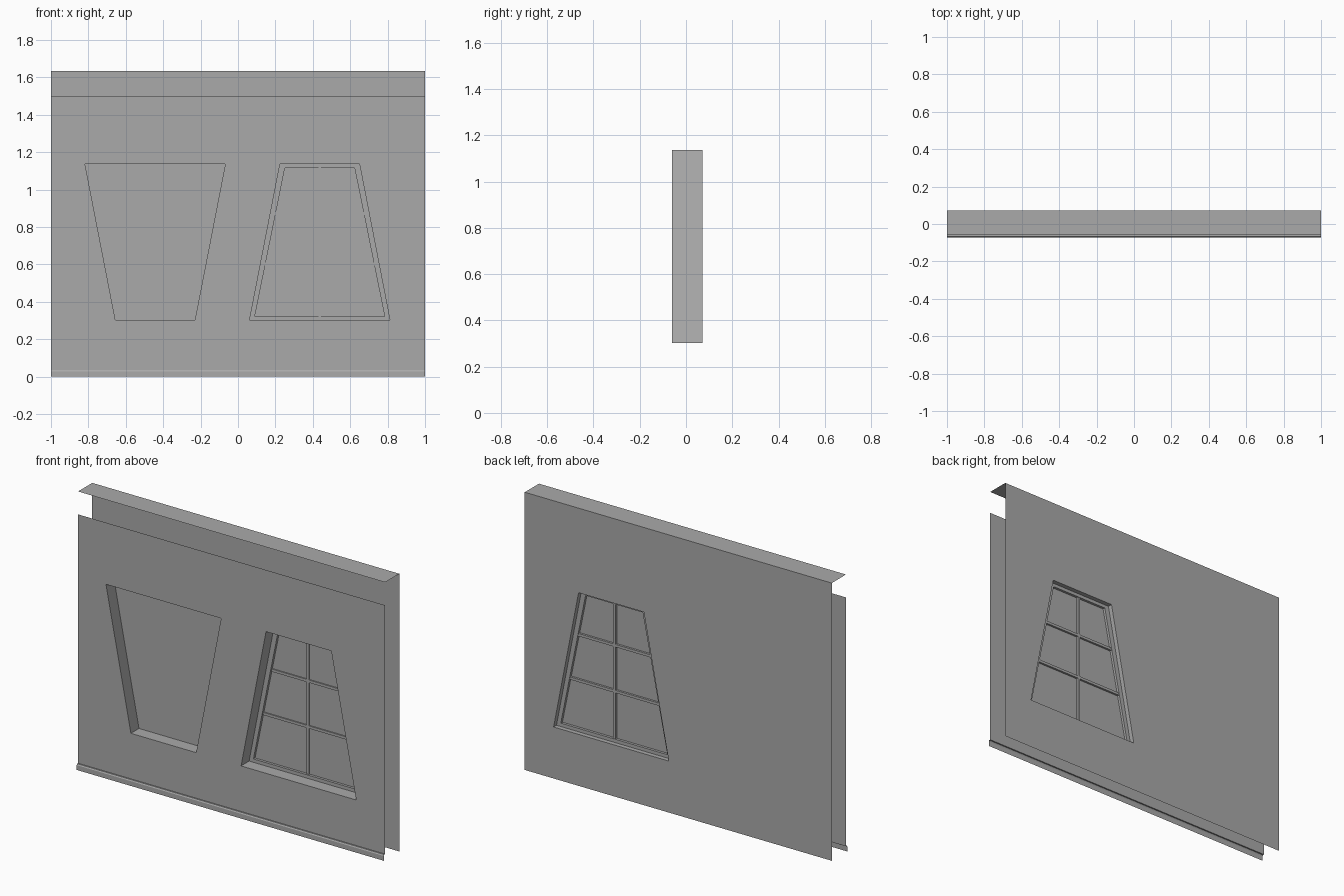
import bpy, bmesh
from mathutils import Vector

cube = bpy.data.objects.get("Cube")
if cube:
    bpy.data.objects.remove(cube, do_unlink=True)

GREY = (0.4, 0.4, 0.4, 1.0)
plaster = bpy.data.materials.new("plain grey")
plaster.use_nodes = True
plaster.diffuse_color = GREY
plaster.node_tree.nodes["Principled BSDF"].inputs["Base Color"].default_value = GREY

# Main depths and heights
FRONT, BACK, SILL = -0.06, 0.072, -0.072
FRAME_FRONT, FRAME_BACK, GLASS = 0.015, 0.045, 0.03
LOW, HIGH, BASE, FRONT_TOP, TOP = 0.303, 1.137, 0.035, 1.50, 1.635


def finish(name, bm):
    mesh = bpy.data.meshes.new(name)
    bm.to_mesh(mesh)
    bm.free()
    mesh.materials.append(plaster)
    obj = bpy.data.objects.new(name, mesh)
    bpy.context.scene.collection.objects.link(obj)
    return obj


def trapezoid(cx, bottom, top, low=LOW, high=HIGH):
    return [(cx - bottom, low), (cx + bottom, low), (cx + top, high), (cx - top, high)]


def add_loop(bm, outline, y):
    return [bm.verts.new((x, y, z)) for x, z in outline]


def bridge(bm, a, b):
    for i in range(len(a)):
        j = (i + 1) % len(a)
        bm.faces.new((a[i], a[j], b[j], b[i]))


def sheet(name, y, outline, holes, facing):
    """Flat upright sheet with openings."""
    bm = bmesh.new()
    edges = []
    for points in [outline] + holes:
        loop = add_loop(bm, points, y)
        edges += [bm.edges.new((loop[i], loop[i - 1])) for i in range(len(loop))]
    normal = Vector((0, facing, 0))
    bmesh.ops.triangle_fill(bm, use_beauty=True, edges=edges, normal=normal)
    bm.normal_update()
    wrong = [f for f in bm.faces if f.normal.dot(normal) < 0]
    bmesh.ops.reverse_faces(bm, faces=wrong)
    return finish(name, bm)


def reveal(name, outline, y0, y1):
    """Inward facing lining of an opening."""
    bm = bmesh.new()
    bridge(bm, add_loop(bm, outline, y1), add_loop(bm, outline, y0))
    bm.normal_update()
    if bm.faces[:][0].normal.z < 0:
        bmesh.ops.reverse_faces(bm, faces=bm.faces[:])
    return finish(name, bm)


def strip(name, profile):
    """Sheet with a (y, z) profile running the full width."""
    bm = bmesh.new()
    ends = [[bm.verts.new((x, y, z)) for y, z in profile] for x in (-1, 1)]
    for i in range(len(profile) - 1):
        bm.faces.new((ends[0][i], ends[0][i + 1], ends[1][i + 1], ends[1][i]))
    return finish(name, bm)


def box(name, x0, x1, y0, y1, z0, z1):
    bm = bmesh.new()
    bmesh.ops.create_cube(bm, size=1)
    for v in bm.verts:
        v.co = ((x0 + x1) / 2 + v.co.x * (x1 - x0),
                (y0 + y1) / 2 + v.co.y * (y1 - y0),
                (z0 + z1) / 2 + v.co.z * (z1 - z0))
    return finish(name, bm)


niche = trapezoid(-0.443, 0.2125, 0.375)
window = trapezoid(0.437, 0.375, 0.2125)
inner = trapezoid(0.437, 0.347, 0.186, LOW + 0.02, HIGH - 0.02)

# Wall skins
sheet("front_wall", FRONT, trapezoid(0, 1, 1, BASE, FRONT_TOP), [niche, window], -1)
sheet("back_wall", BACK, trapezoid(0, 1, 1, 0, TOP), [window], 1)
strip("top_cap", [(BACK, TOP), (FRONT, TOP)])
strip("base_trim", [(FRONT, BASE), (SILL + 0.004, BASE), (SILL, BASE - 0.007), (SILL, 0)])

# Niche and window openings
reveal("niche_reveal", niche, FRONT, FRAME_FRONT)
sheet("niche_panel", FRAME_FRONT, niche, [], -1)
reveal("window_reveal", window, FRONT, BACK)

# Window frame: hollow tapered ring
bm = bmesh.new()
loops = [add_loop(bm, o, y) for o, y in ((window, FRAME_FRONT), (inner, FRAME_FRONT),
                                         (inner, FRAME_BACK), (window, FRAME_BACK))]
for i in range(4):
    bridge(bm, loops[i], loops[(i + 1) % 4])
bmesh.ops.recalc_face_normals(bm, faces=bm.faces[:])
finish("window_frame", bm)

# Glass and glazing bars
sheet("window_glass", GLASS, inner, [], -1)
box("upright_bar", 0.43, 0.445, 0.023, 0.042, LOW + 0.02, HIGH - 0.02)
for name, z in (("lower_bar", 0.602), ("upper_bar", 0.872)):
    t = (z - LOW) / (HIGH - LOW)
    half = 0.355 - 0.1625 * t
    box(name, 0.437 - half, 0.437 + half, 0.023, 0.042, z - 0.008, z + 0.008)
